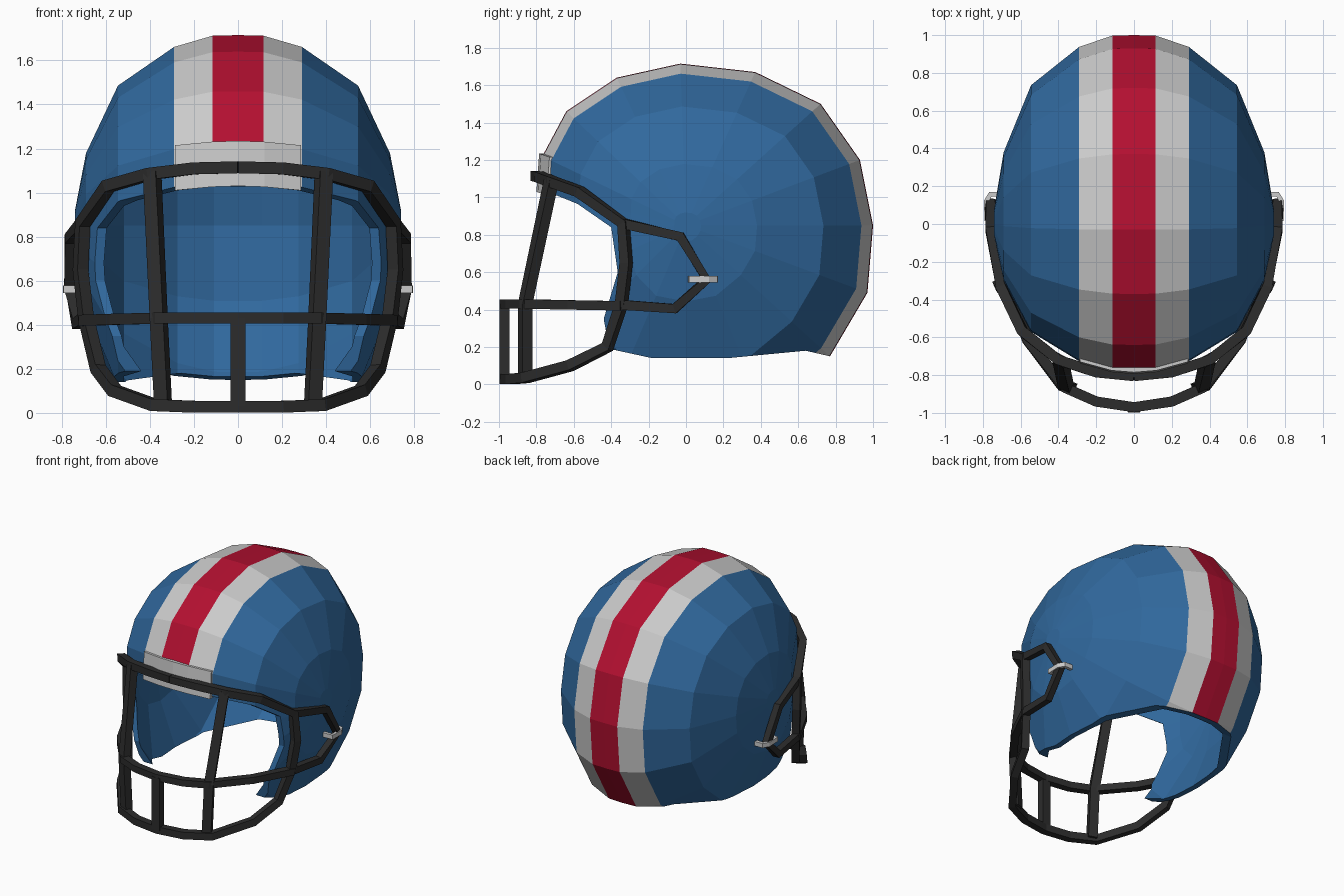
import bpy, bmesh
from mathutils import Vector

if "Cube" in bpy.data.objects:
    bpy.data.objects.remove(bpy.data.objects["Cube"])


def material(name, rgb):
    m = bpy.data.materials.new(name)
    m.diffuse_color = (*rgb, 1)
    m.use_nodes = True
    m.node_tree.nodes["Principled BSDF"].inputs["Base Color"].default_value = m.diffuse_color
    return m


blue = material("blue", (0.03, 0.14, 0.34))
grey = material("grey", (0.6, 0.6, 0.6))
red = material("red", (0.45, 0.005, 0.03))
dark = material("dark", (0.025, 0.025, 0.025))


def make_object(name, bm, mats=()):
    bmesh.ops.recalc_face_normals(bm, faces=bm.faces)
    me = bpy.data.meshes.new(name)
    bm.to_mesh(me)
    bm.free()
    ob = bpy.data.objects.new(name, me)
    bpy.context.collection.objects.link(ob)
    for m in mats:
        me.materials.append(m)
    return ob


def loft(bm, rings):
    """Skin a list of equal-length point rings and cap both ends."""
    vs = [[bm.verts.new(p) for p in r] for r in rings]
    n = len(vs[0])
    for a, b in zip(vs, vs[1:]):
        for i in range(n):
            j = (i + 1) % n
            bm.faces.new((a[i], a[j], b[j], b[i]))
    bm.faces.new(vs[0])
    bm.faces.new(vs[-1])
    return vs


def mirrored(half):
    """Extend a path starting at x = 0 to both sides."""
    return [(-x, y, z) for x, y, z in half[:0:-1]] + list(half)


def bar(name, path, w=0.027, h=0.027, ref=None, mats=()):
    """Sweep a rectangular bar along a path."""
    pts = [Vector(p) for p in path]
    rings = []
    for i, p in enumerate(pts):
        d0 = (p - pts[i - 1]).normalized() if i else Vector()
        d1 = (pts[i + 1] - p).normalized() if i < len(pts) - 1 else Vector()
        t = (d0 + d1).normalized()
        r = Vector(ref) if ref else Vector((p.x, p.y, 0))
        a = (r - t * t.dot(r)).normalized()
        b = t.cross(a)
        rings.append([p + a * w * u + b * h * v
                      for u, v in ((1, 1), (1, -1), (-1, -1), (-1, 1))])
    bm = bmesh.new()
    loft(bm, rings)
    return make_object(name, bm, mats)


# Shell form: the side profile shrinks towards each ear
CENTRE_Z = 0.85
profile = [(-.775, 1.03), (-.768, 1.22), (-.64, 1.46), (-.37, 1.64), (-.03, 1.715),
           (.37, 1.67), (.72, 1.5), (.93, 1.2), (1, .85), (.97, .49), (.77, .15),
           (.42, -.14), (0, -.22), (-.42, -.14), (-.70, .15), (-.79, .5), (-.79, .8)]
half = [(0, 1), (.115, .997), (.29, .938), (.545, .735), (.69, .38), (.74, .08)]
stations = [(-x, s) for x, s in half[:0:-1]] + half


def shell_form(name, k):
    bm = bmesh.new()
    loft(bm, [[(x * k, y * s * k, CENTRE_Z + (z - CENTRE_Z) * s * k) for y, z in profile]
              for x, s in stations])
    if k == 1:  # centre stripes
        for f in bm.faces:
            x = abs(f.calc_center_median().x)
            f.material_index = 2 if x < .115 else 1 if x < .29 else 0
    return make_object(name, bm, (blue, grey, red))


shell = shell_form("helmet_shell", 1)
inner = shell_form("inner_cutter", 0.95)

# Side outline that trims the face opening and the lower rim
outline = [(-1, 1.04), (-.74, 1.03), (-.58, .965), (-.40, .84), (-.365, .6), (-.44, .35),
           (-.41, .19), (-.18, .14), (.22, .14), (.64, .18), (.77, .15), (1.1, .1),
           (1.1, 2), (-1, 2)]
bm = bmesh.new()
loft(bm, [[(x, y, z) for y, z in outline] for x in (-1, 1)])
trim = make_object("trim_cutter", bm, (blue,))

bpy.context.view_layer.objects.active = shell
for cutter, op in ((trim, 'INTERSECT'), (inner, 'DIFFERENCE')):
    mod = shell.modifiers.new("cut", 'BOOLEAN')
    mod.object = cutter
    mod.operation = op
    mod.solver = 'EXACT'
    bpy.ops.object.modifier_apply(modifier=mod.name)
    bpy.data.objects.remove(cutter)

# Front plate over the brow
bm = bmesh.new()
loft(bm, [[(x, -.785 + d, 1.235 - e), (x, -.74 + d, 1.235 - e),
           (x, -.75 + d, 1.03 - e), (x, -.80 + d, 1.03 - e)]
          for x, d, e in ((-.285, .055, .02), (-.12, .01, .004), (0, 0, 0),
                          (.12, .01, .004), (.285, .055, .02))])
make_object("brow_plate", bm)

# Face cage: outer ring, chin bar and uprights
upper = [(0, -.805, 1.115), (.2, -.785, 1.11), (.40, -.72, 1.085), (.59, -.57, 1.03),
         (.705, -.335, .86), (.715, -.32, .65), (.69, -.345, .43), (.635, -.42, .2),
         (.56, -.62, .10), (.38, -.86, .035), (.2, -.94, .028), (0, -.97, .028)]
ring = upper + [(-x, y, z) for x, y, z in upper[-2::-1]]
bar("cage_ring", ring, mats=(dark,))
chin = [(0, -.97, .43), (.2, -.94, .43), (.36, -.87, .43), (.56, -.62, .425), (.70, -.34, .42)]
bar("chin_bar", mirrored(chin), w=.027, h=.025, mats=(dark,))
bar("centre_upright", [(0, -.97, .43), (0, -.97, .03)], w=.027, h=.033, mats=(dark,))

for side, s in (("left", -1), ("right", 1)):
    def put(path):
        return [(x * s, y, z) for x, y, z in path]
    bar(side + "_upright", put([(.39, -.72, 1.09), (.36, -.86, .43), (.34, -.86, .03)]),
        w=.028, h=.033, mats=(dark,))
    # Side loop reaching back to the ear
    bar(side + "_side_loop", put([(.705, -.335, .86), (.762, -.03, .79), (.762, .11, .56),
                                  (.728, -.06, .405), (.70, -.34, .425)]),
        w=.024, h=.026, mats=(dark,))
    # Clip holding the loop to the shell
    bar(side + "_clip", put([(.71, .025, .562), (.782, .025, .562), (.782, .12, .562),
                             (.76, .158, .562), (.70, .158, .562)]),
        w=.017, h=.013, ref=(0, 0, 1))
